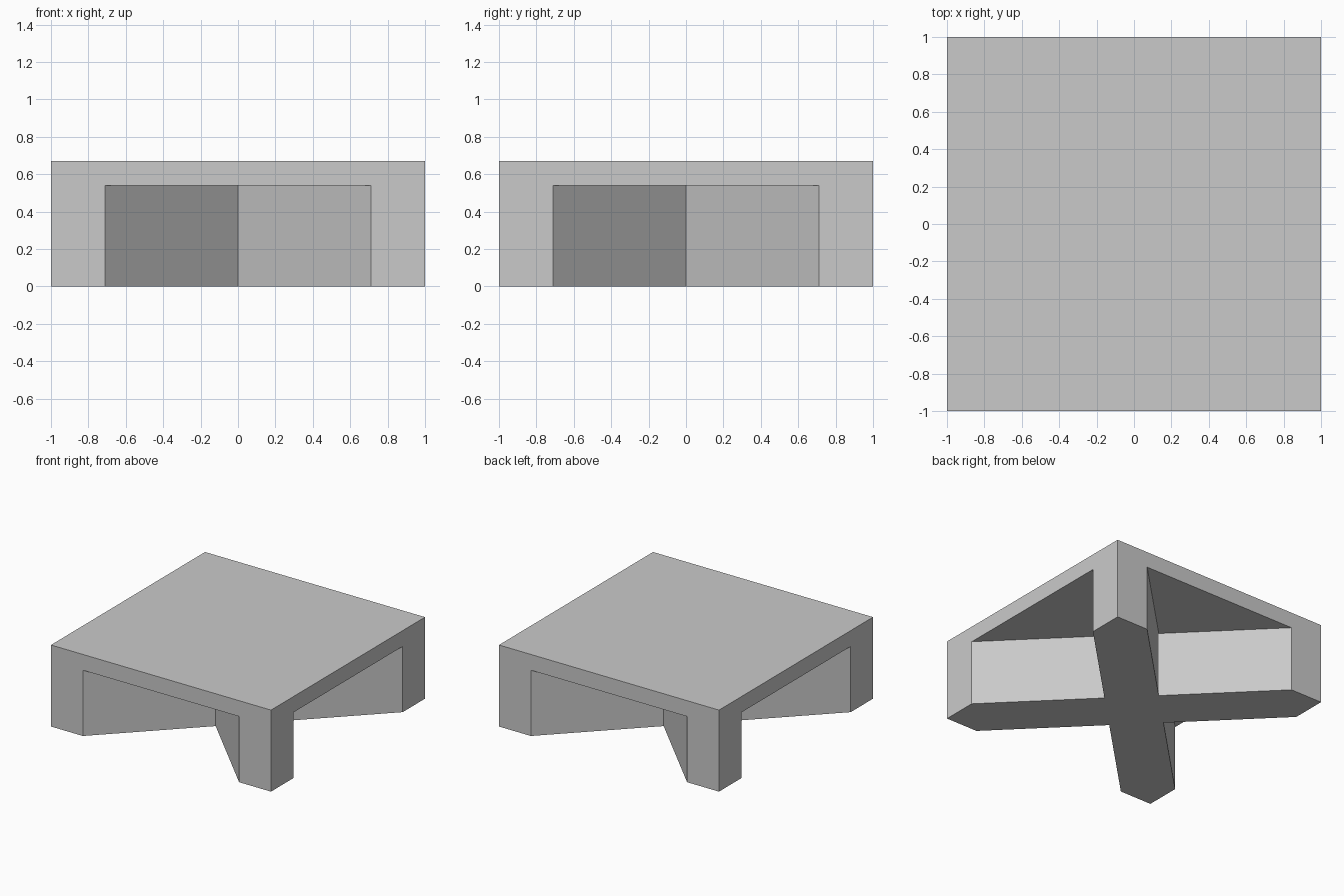
import bpy
import bmesh
from mathutils import Matrix
from math import radians

default_cube = bpy.data.objects.get("Cube")
if default_cube:
    bpy.data.objects.remove(default_cube, do_unlink=True)

HALF = 1.0       # half the side of the square slab
HEIGHT = 0.67    # overall height
CEILING = 0.54   # underside of the slab
OPENING = 0.71   # half the width of each side opening
APEX = OPENING - HALF  # depth where neighbouring diagonal walls meet

grey = bpy.data.materials.new("plain grey")
grey.use_nodes = True
colour = (0.59, 0.59, 0.59, 1)
grey.diffuse_color = colour
grey.node_tree.nodes["Principled BSDF"].inputs["Base Color"].default_value = colour

bm = bmesh.new()


def face(points):
    return bm.faces.new([bm.verts.new(p) for p in points])


foot_outline, top_outline = [], []
for quarter in range(4):
    turn = Matrix.Rotation(radians(90 * quarter), 3, 'Z')

    def at(x, y, z):
        return turn @ Matrix.Translation((x, y, z)).translation

    # Outer side with its rectangular opening
    side = [(-HALF, 0), (-OPENING, 0), (-OPENING, CEILING), (OPENING, CEILING),
            (OPENING, 0), (HALF, 0), (HALF, HEIGHT), (-HALF, HEIGHT)]
    face([at(x, -HALF, z) for x, z in side])

    # Diagonal walls and triangular ceiling of the bay
    bay = [(-OPENING, -HALF), (0, APEX), (OPENING, -HALF)]
    for a, b in zip(bay, bay[1:]):
        face([at(*a, 0), at(*b, 0), at(*b, CEILING), at(*a, CEILING)])
    face([at(*p, CEILING) for p in bay])

    foot_outline += [at(x, y, 0) for x, y in [(-HALF, -HALF)] + bay]
    top_outline.append(at(-HALF, -HALF, HEIGHT))

# Cross-shaped foot and flat top
face(foot_outline)
face(top_outline)
bmesh.ops.remove_doubles(bm, verts=bm.verts, dist=0.0001)
bmesh.ops.recalc_face_normals(bm, faces=bm.faces)

mesh = bpy.data.meshes.new("slab_on_cross_base")
bm.to_mesh(mesh)
bm.free()
mesh.materials.append(grey)
slab = bpy.data.objects.new("slab_on_cross_base", mesh)
bpy.context.collection.objects.link(slab)
